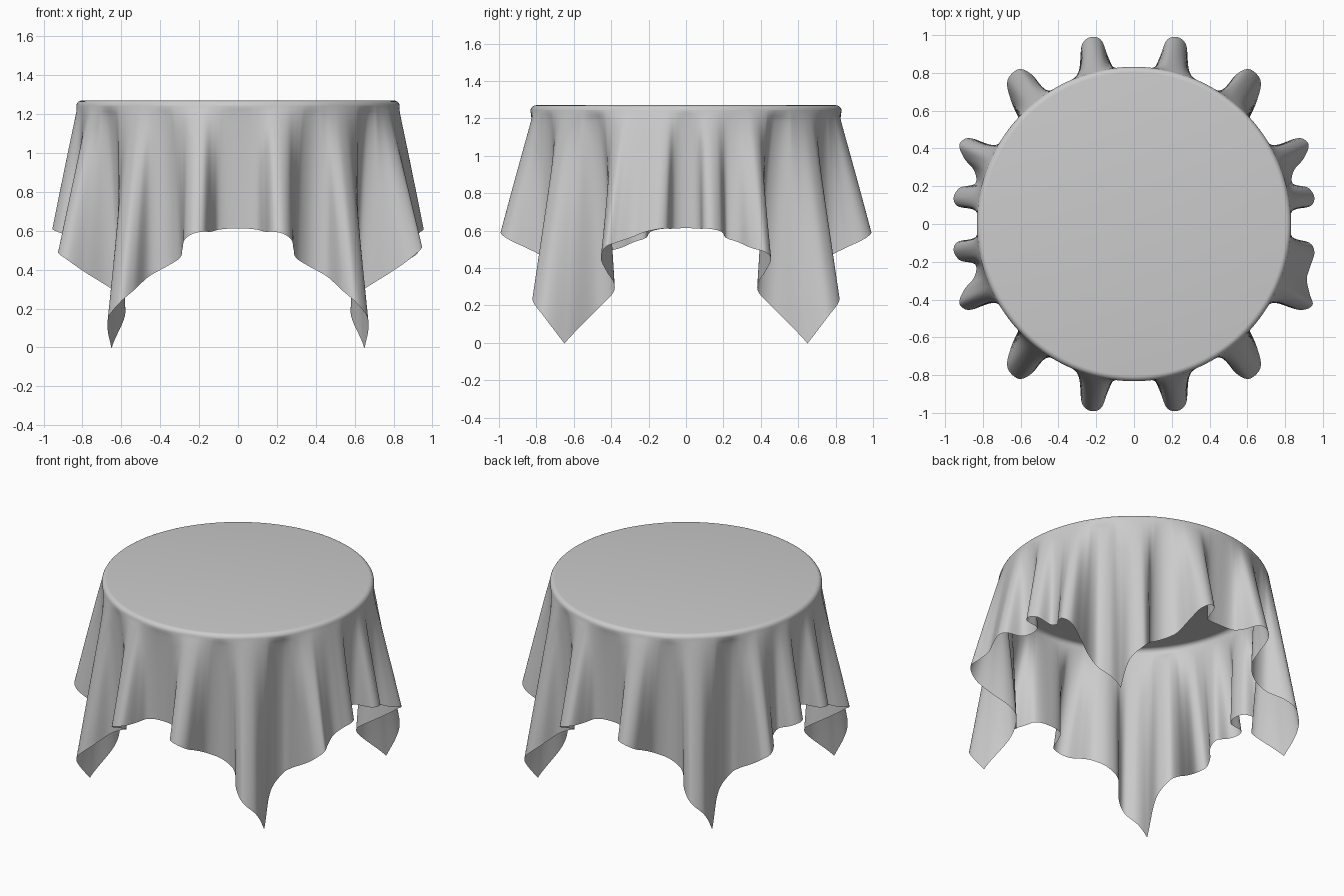
import bpy, bmesh, math
from mathutils import Vector

if "Cube" in bpy.data.objects:
    bpy.data.objects.remove(bpy.data.objects["Cube"])

TOP, R, EDGE = 1.27, 0.832, 0.03     # table top height, radius, rim rounding
HALF, USED = 1.495, 0.867            # cloth half side, cloth length used up by the top
N, ROWS = 720, 36

# Hem seen from above for one quadrant: (cloth angle, x, y)
SIDE = [(0, .805, 0), (3, .83, .07), (7, .935, .095), (9, .955, .14), (11, .925, .19),
        (15, .84, .215), (18, .845, .28), (22, .90, .35), (24.5, .925, .42)]
SIDE_WIDE = [(0, .805, 0), (3, .83, .07), (6.5, .93, .10), (9, .955, .15), (12, .935, .22),
             (16, .915, .29), (20, .93, .37), (23, .945, .43)]
CORNER = [(26.5, .88, .455), (30, .78, .425), (33.5, .675, .385), (36, .61, .39),
          (39.5, .58, .48), (45, .65, .65), (49, .67, .76), (52, .61, .82), (55, .54, .79),
          (59, .46, .70), (62, .37, .70), (65, .30, .76), (69, .285, .86), (72, .275, .95),
          (75, .23, .99), (77.5, .175, .975), (81, .135, .88), (84.5, .10, .82), (90, 0, .805)]

# Mirror the quadrant into a closed ring of keys
keys = {}
for sx, sy in ((1, 1), (-1, 1), (-1, -1), (1, -1)):
    side = SIDE_WIDE if (sx, sy) == (1, -1) else SIDE
    for a, x, y in side + CORNER:
        a = a if sx > 0 else 180 - a
        keys[round((a * sy) % 360, 3)] = Vector((x * sx, y * sy))
ring = sorted(keys.items())
ring = [(a - 360, p) for a, p in ring[-3:]] + ring + [(a + 360, p) for a, p in ring[:3]]


def hem_point(a):
    """Smooth interpolation of the hem at cloth angle a (degrees)."""
    i = max(k for k in range(1, len(ring) - 2) if ring[k][0] <= a)
    (a0, p0), (a1, p1), (a2, p2), (a3, p3) = ring[i - 1:i + 3]
    h = a2 - a1
    t = (a - a1) / h
    m1, m2 = (p2 - p0) / (a2 - a0) * h, (p3 - p1) / (a3 - a1) * h
    return (p1 * (2 * t**3 - 3 * t**2 + 1) + m1 * (t**3 - 2 * t**2 + t)
            + p2 * (3 * t**2 - 2 * t**3) + m2 * (t**3 - t**2))


def strand(a):
    """Points of the cloth from the table top over the rim down to the hem."""
    r = math.radians(a)
    d = Vector((math.cos(r), math.sin(r)))
    pts = []
    for k in range(6):               # rounded rim
        b = math.pi / 2 * k / 5
        q = d * (R - EDGE + EDGE * math.sin(b))
        pts.append((q.x, q.y, TOP - EDGE + EDGE * math.cos(b)))
    rim, hem = d * R, hem_point(a)
    length = HALF / max(abs(d.x), abs(d.y)) - USED
    drop = math.sqrt(length**2 - (hem - rim).length_squared)
    out = (hem - rim).dot(d)
    across = (hem - rim) - d * out
    for k in range(1, ROWS + 1):     # hanging folds: valleys tuck in early, ridges run straight
        t = k / ROWS
        q = rim + d * out * t ** (0.95 if out > 0 else 0.6) + across * t ** 0.65
        pts.append((q.x, q.y, TOP - EDGE - drop * t))
    return pts


# Tablecloth: flat disc plus the draped skirt
bm = bmesh.new()
cols = [[bm.verts.new(p) for p in strand(360 * i / N)] for i in range(N)]
centre = bm.verts.new((0, 0, TOP))
for i in range(N):
    c, n = cols[i], cols[(i + 1) % N]
    bm.faces.new((centre, c[0], n[0]))
    for k in range(len(c) - 1):
        bm.faces.new((c[k], c[k + 1], n[k + 1], n[k]))
for f in bm.faces:
    f.smooth = True
mesh = bpy.data.meshes.new("tablecloth")
bm.to_mesh(mesh)
bm.free()
cloth = bpy.data.objects.new("tablecloth", mesh)
bpy.context.collection.objects.link(cloth)
